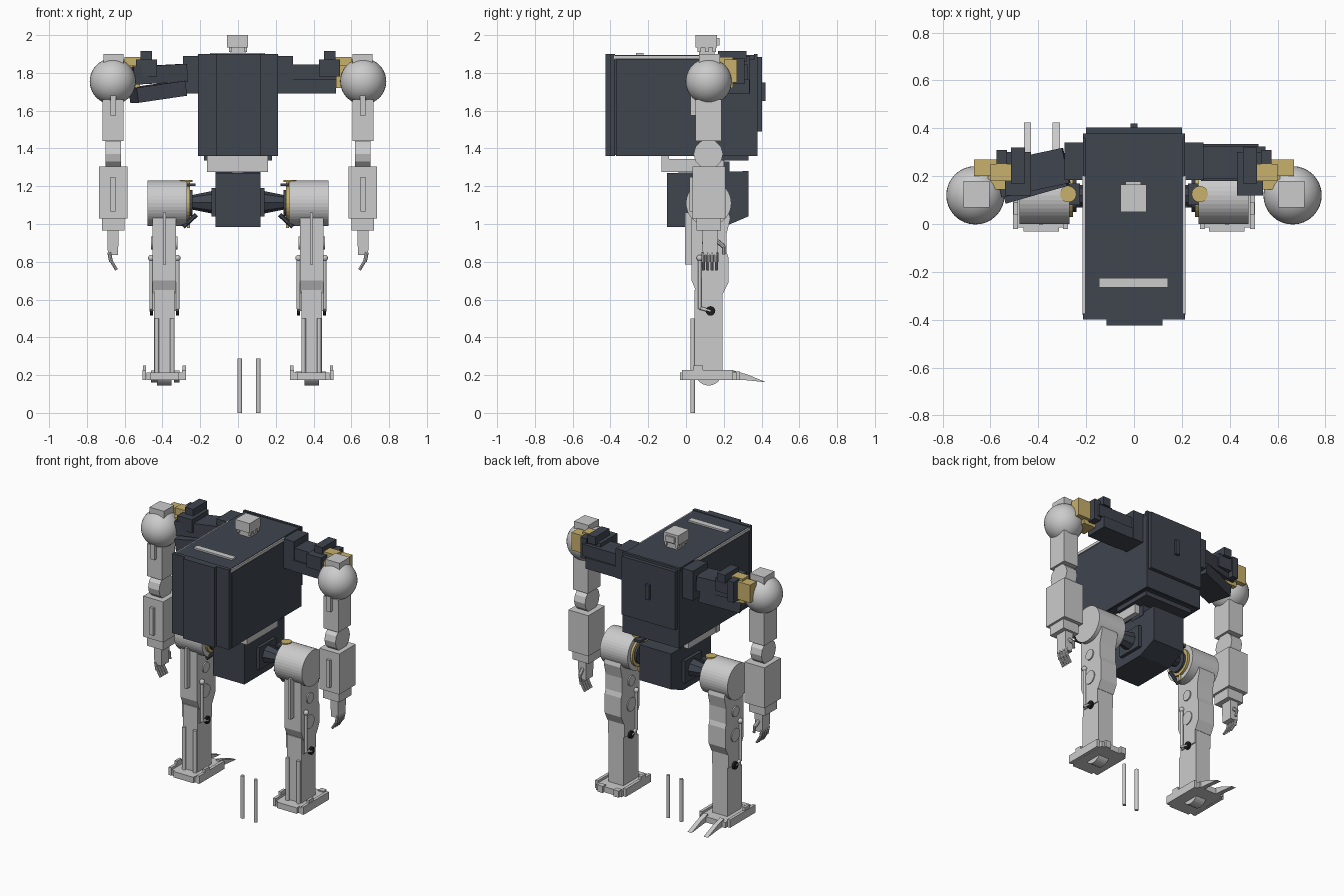
import bpy, bmesh, math
from mathutils import Vector, Matrix

cube = bpy.data.objects.get("Cube")
if cube:
    bpy.data.objects.remove(cube)


def material(name, r, g, b):
    m = bpy.data.materials.new(name)
    m.use_nodes = True
    m.diffuse_color = (r, g, b, 1)
    m.node_tree.nodes["Principled BSDF"].inputs["Base Color"].default_value = (r, g, b, 1)
    return m


light = material("light_grey", .6, .6, .6)
dark = material("slate", .05, .058, .076)
gold = material("brass", .58, .44, .15)
black = material("black", .012, .012, .014)
BOTH = {"left": 1, "right": -1}
LEFT, RIGHT, MID = {"left": 1}, {"right": -1}, {"": 1}


def finish(name, bm, mat, sides, smooth=False):
    """Turn the mesh into one object per side; parts are drawn on the +x side."""
    bmesh.ops.recalc_face_normals(bm, faces=bm.faces[:])
    for side, sign in sides.items():
        copy = bm.copy()
        if sign < 0:
            bmesh.ops.scale(copy, vec=(-1, 1, 1), verts=copy.verts[:])
            bmesh.ops.reverse_faces(copy, faces=copy.faces[:])
        for f in copy.faces:
            f.smooth = smooth
        label = f"{side}_{name}" if side else name
        mesh = bpy.data.meshes.new(label)
        copy.to_mesh(mesh)
        copy.free()
        mesh.materials.append(mat)
        bpy.context.collection.objects.link(bpy.data.objects.new(label, mesh))
    bm.free()


def box(name, mat, x, y, z, sides=BOTH, turn=0, tilt=0, taper=1):
    """Box between coordinate pairs; taper narrows the bottom."""
    bm = bmesh.new()
    bmesh.ops.create_cube(bm, size=1)
    for v in bm.verts:
        k = taper if v.co.z < 0 else 1
        v.co = Vector((v.co.x * (x[1] - x[0]) * k, v.co.y * (y[1] - y[0]) * k, v.co.z * (z[1] - z[0])))
    spin = Matrix.Rotation(math.radians(turn), 4, "Z") @ Matrix.Rotation(math.radians(tilt), 4, "Y")
    mid = Vector((sum(x) / 2, sum(y) / 2, sum(z) / 2))
    bm.transform(Matrix.Translation(mid) @ spin)
    finish(name, bm, mat, sides)


def rod(name, mat, a, b, r, sides=BOTH, r2=None, seg=12):
    """Cylinder or cone from point a to point b."""
    a, b = Vector(a), Vector(b)
    bm = bmesh.new()
    bmesh.ops.create_cone(bm, cap_ends=True, segments=seg, radius1=r, radius2=r if r2 is None else r2,
                          depth=(b - a).length)
    bm.transform(Matrix.Translation((a + b) / 2) @ (b - a).to_track_quat("Z", "Y").to_matrix().to_4x4())
    finish(name, bm, mat, sides)


def ball(name, mat, centre, r, sides=BOTH):
    bm = bmesh.new()
    bmesh.ops.create_uvsphere(bm, u_segments=32, v_segments=20, radius=r)
    bm.transform(Matrix.Translation(centre))
    finish(name, bm, mat, sides, True)


def prism(name, mat, x, profile, sides=BOTH):
    """Side profile of (y, z) points extruded across x."""
    bm = bmesh.new()
    face = bm.faces.new([bm.verts.new((x[0], y, z)) for y, z in profile])
    grown = bmesh.ops.extrude_face_region(bm, geom=[face])["geom"]
    bmesh.ops.translate(bm, vec=(x[1] - x[0], 0, 0), verts=[v for v in grown if isinstance(v, bmesh.types.BMVert)])
    finish(name, bm, mat, sides)


# Torso
box("torso", dark, (-.205, .205), (-.38, .37), (1.365, 1.895), MID)
box("torso_front_cover", dark, (-.213, .213), (-.4, -.375), (1.36, 1.9), MID)
box("torso_front_panel", dark, (-.115, .12), (-.425, -.4), (1.36, 1.9), MID)
box("torso_side_panel", dark, (.2, .213), (-.37, .37), (1.36, 1.87))
box("torso_side_strip", light, (.2, .215), (-.38, .2), (1.874, 1.892))
box("torso_back_cover", dark, (-.213, .213), (.36, .378), (1.36, 1.9), MID)
box("torso_back_panel", dark, (-.2, .2), (.37, .403), (1.49, 1.885), MID)
box("back_handle", dark, (-.015, .015), (.4, .42), (1.65, 1.75), MID)
box("top_bar", light, (-.147, .143), (-.265, -.225), (1.89, 1.906), MID)

# Head
box("neck", light, (-.04, .04), (.07, .15), (1.89, 1.94), MID)
box("head", light, (-.057, .052), (.05, .165), (1.935, 2), MID)
box("head_rear_sensor", light, (-.035, .03), (.16, .177), (1.945, 1.985), MID)
for y in (.07, .11, .15):
    box("neck_fin", light, (.035, .048), (y - .01, y + .01), (1.91, 1.94))

# Waist
box("waist_front_plate", light, (-.165, .16), (-.13, -.09), (1.275, 1.36), MID)
box("waist_rail", light, (.125, .16), (-.13, .2), (1.275, 1.345))
rod("waist_post", light, (0, .1, 1.25), (0, .1, 1.37), .045, MID)
box("waist_rear_block", dark, (-.12, .12), (.12, .23), (1.26, 1.33), MID)
box("torso_underside", dark, (-.18, .18), (.05, .33), (1.335, 1.37), MID)

# Pelvis
prism("pelvis", dark, (-.118, .118),
      [(-.1, 1.27), (.33, 1.28), (.33, 1.04), (.2, .985), (-.1, .985)], MID)
box("pelvis_side_plate", dark, (.11, .14), (.03, .21), (1.04, 1.19))

# Hips
rod("hip_arm", dark, (.11, .12, 1.115), (.26, .12, 1.115), .065, r2=.035, seg=8)
rod("hip_bearing", gold, (.255, .12, 1.11), (.275, .12, 1.11), .09, seg=24)
rod("hip_hub", dark, (.24, .12, 1.11), (.262, .12, 1.11), .07, seg=16)
rod("hip_cap", gold, (.275, .125, 1.222), (.275, .125, 1.234), .034, seg=20)
rod("hip_pin", gold, (.262, .125, .98), (.262, .125, 1.225), .008)
rod("hip_brace", dark, (.22, .08, 1.05), (.29, .08, .985), .012, seg=6)
box("hip_bracket", dark, (.225, .28), (.08, .17), (1.2, 1.215))
rod("hip_housing", light, (.27, .12, 1.11), (.478, .12, 1.11), .12, seg=40)

# Legs
prism("thigh", light, (.328, .452), [(.03, 1.1), (.215, 1.1), (.235, 1.03), (.215, .95), (.215, .85),
                                    (.225, .82), (.225, .69), (.195, .63), (.06, .63), (.03, .7)])
box("thigh_strip", light, (.38, .398), (-.005, .04), (.785, 1.06))
rod("knee", light, (.322, .12, .74), (.458, .12, .74), .045, seg=20)
rod("thigh_boss", light, (.32, .12, .9), (.46, .12, .9), .035, seg=20)
box("shin", light, (.335, .445), (.045, .193), (.2, .65))
box("shin_upper_block", light, (.328, .452), (.06, .19), (.54, .66))
for x in (.347, .429):
    rod("shin_rod", light, (x, .036, .2), (x, .036, .5), .012)
for x in (.321, .459):
    rod("linkage_rod", light, (x, .073, .55), (x, .073, .83), .01)
    ball("linkage_upper_joint", light, (x, .073, .82), .017)
    rod("linkage_lower_arm", light, (x, .073, .555), (x, .13, .54), .009)
    rod("linkage_bolt", black, (x - .008, .13, .54), (x + .008, .13, .54), .025, seg=16)

# Feet
box("foot", light, (.295, .485), (-.015, .27), (.175, .213))
box("foot_front", light, (.313, .463), (-.032, 0), (.175, .215))
for x in (.276, .486):
    box("foot_side_rail", light, (x, x + .02), (-.02, .25), (.175, .228))
    box("foot_tab", light, (x, x + .018), (.04, .09), (.22, .25))
rod("ankle", light, (.352, .12, .215), (.428, .12, .215), .07, seg=28)
for x in (.325, .445):
    box("heel_stub", light, (x - .02, x + .02), (.25, .285), (.175, .22), LEFT)
    prism("rear_claw", light, (x - .015, x + .015),
          [(.25, .225), (.32, .205), (.425, .162), (.3, .175), (.25, .175)], RIGHT)

# Loose rods resting on the ground
for x in (.01, .108):
    rod("loose_rod", light, (x, .036, 0), (x, .036, .288), .012, MID)

# Shoulder beams
box("shoulder_root", dark, (.21, .29), (.185, .34), (1.69, 1.89))
box("shoulder_beam", dark, (.28, .52), (.18, .335), (1.69, 1.765), LEFT)
box("shoulder_beam_upper", dark, (.28, .55), (.19, .325), (1.765, 1.845), LEFT)
box("shoulder_beam", dark, (.29, .56), (.12, .28), (1.66, 1.74), RIGHT, turn=-16, tilt=8)
box("shoulder_beam_upper", dark, (.28, .57), (.14, .29), (1.745, 1.84), RIGHT, turn=-12, tilt=3)
box("shoulder_motor", dark, (.43, .54), (.12, .3), (1.78, 1.87))
box("shoulder_motor_top", dark, (.455, .515), (.17, .32), (1.86, 1.915))
box("shoulder_motor_end", dark, (.53, .575), (.23, .31), (1.74, 1.88))
box("shoulder_bracket", gold, (.52, .61), (.145, .25), (1.72, 1.84))
box("shoulder_bracket_top", gold, (.5, .6), (.18, .25), (1.84, 1.885))
box("shoulder_rear_plate", gold, (.575, .67), (.2, .27), (1.75, 1.87))

# Arms
ball("shoulder", light, (.663, .12, 1.755), .122)
box("shoulder_cap", light, (.605, .712), (.07, .18), (1.85, 1.9))
box("upper_arm", light, (.605, .717), (.05, .187), (1.44, 1.66))
box("upper_arm_strip", light, (.645, .675), (.025, .06), (1.575, 1.7))
rod("elbow", light, (.62, .118, 1.37), (.702, .118, 1.37), .078, seg=12)
box("forearm", light, (.585, .735), (.035, .21), (1.03, 1.305))
box("forearm_strip", light, (.648, .675), (.018, .04), (1.065, 1.25))
box("wrist", light, (.6, .72), (.055, .185), (.965, 1.035))
box("hand", light, (.632, .692), (.085, .17), (.835, .97), taper=.9)
for i in range(4):
    y = .092 + i * .023
    rod("finger_base", light, (.682, y, .85), (.672, y, .8), .01, seg=8)
    rod("finger_tip", light, (.672, y, .805), (.643, y, .757), .008, seg=8)
rod("thumb", light, (.66, .165, .91), (.655, .2, .88), .012, seg=8)
rod("thumb_tip", light, (.655, .2, .885), (.65, .2, .84), .009, seg=8)
